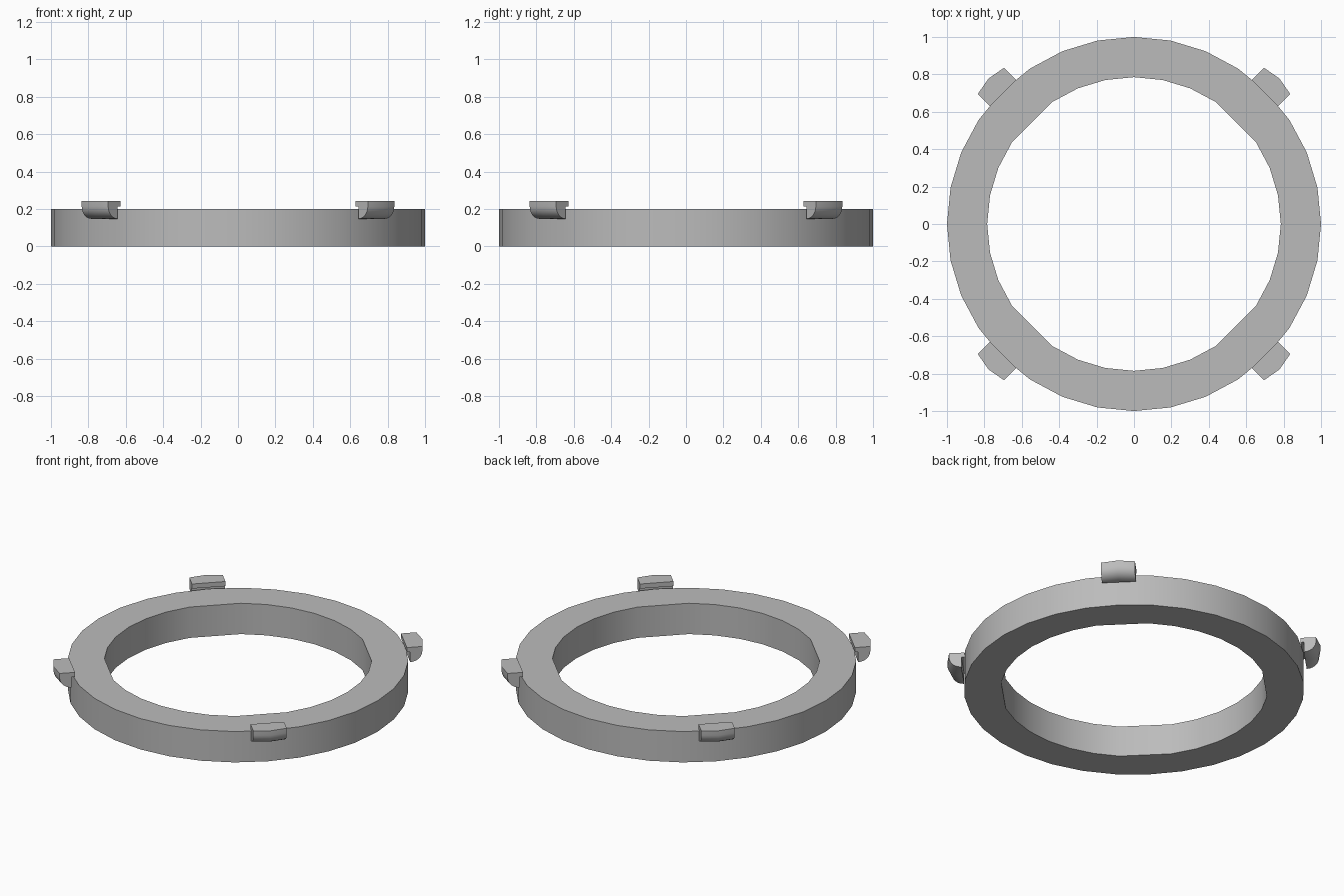
import bpy, bmesh, math
from mathutils import Matrix

cube = bpy.data.objects.get("Cube")
if cube:
    bpy.data.objects.remove(cube, do_unlink=True)

# Single grey plastic colour
grey = bpy.data.materials.new("light_grey")
grey.use_nodes = True
colour = (0.5, 0.5, 0.5, 1)
grey.diffuse_color = colour
grey.node_tree.nodes["Principled BSDF"].inputs["Base Color"].default_value = colour


def finish(bm, name):
    bmesh.ops.recalc_face_normals(bm, faces=bm.faces)
    mesh = bpy.data.meshes.new(name)
    bm.to_mesh(mesh)
    bm.free()
    mesh.materials.append(grey)
    obj = bpy.data.objects.new(name, mesh)
    bpy.context.collection.objects.link(obj)
    bpy.ops.object.select_all(action='DESELECT')
    obj.select_set(True)
    bpy.context.view_layer.objects.active = obj
    bpy.ops.object.shade_smooth_by_angle(angle=math.radians(30))
    return obj


# Ring: the bore has a flat chord at each diagonal
SIDES, OUTER, INNER, HEIGHT = 32, 1.0, 0.785, 0.2
bm = bmesh.new()
loops = []
for i in range(SIDES):
    a = 2 * math.pi * i / SIDES
    # Diagonal bore points sit on the chord between their neighbours
    bore = INNER * math.cos(2 * math.pi / SIDES) if i % 8 == 4 else INNER
    loops.append([bm.verts.new((r * math.cos(a), r * math.sin(a), z))
                  for r, z in ((OUTER, 0), (OUTER, HEIGHT), (bore, HEIGHT), (bore, 0))])
for i in range(SIDES):
    p, q = loops[i], loops[(i + 1) % SIDES]
    for k in range(4):
        n = (k + 1) % 4
        bm.faces.new((p[k], q[k], q[n], p[n]))
finish(bm, "ring")


# Tabs: lipped profile with a quarter-round underside, bowed at the middle
def make_tab(name, angle):
    back, lip_back, front = 1.01, 0.99, 1.082
    bottom, lip, top = 0.148, 0.214, 0.244
    bm = bmesh.new()
    sections = []
    for t, bow in ((-0.1, 0), (0, 0.018), (0.1, 0)):
        profile = [(back, bottom), (back, lip), (lip_back, lip), (lip_back, top), (front + bow, top)]
        for k in range(7):
            a = math.pi / 2 * k / 6
            profile.append((back + bow + (front - back) * math.cos(a),
                            lip - (lip - bottom) * math.sin(a)))
        sections.append([bm.verts.new((r, t, z)) for r, z in profile])
    count = len(sections[0])
    for p, q in zip(sections, sections[1:]):
        for k in range(count):
            n = (k + 1) % count
            bm.faces.new((p[k], p[n], q[n], q[k]))
    bm.faces.new(sections[0])
    bm.faces.new(sections[-1])
    bmesh.ops.remove_doubles(bm, verts=bm.verts, dist=0.0001)
    bmesh.ops.rotate(bm, verts=bm.verts, cent=(0, 0, 0), matrix=Matrix.Rotation(angle, 3, 'Z'))
    finish(bm, name)


for i, name in enumerate(("back_left_tab", "back_right_tab", "front_right_tab", "front_left_tab")):
    make_tab(name, math.radians(45 + 90 * i))
